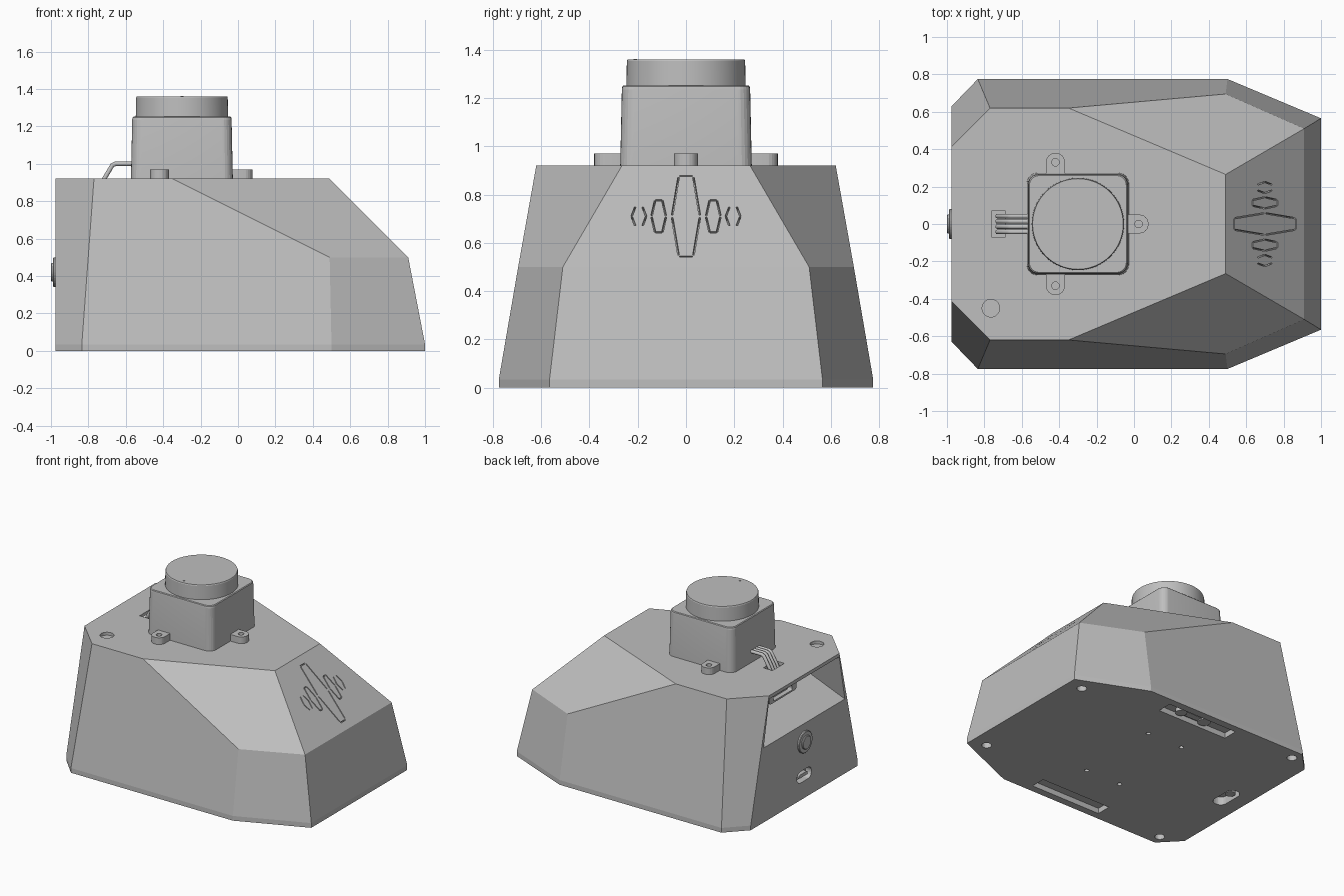
import bpy, bmesh, math
from mathutils import Matrix, Vector

if "Cube" in bpy.data.objects:
    bpy.data.objects.remove(bpy.data.objects["Cube"], do_unlink=True)

grey = bpy.data.materials.new("light_grey_plastic")
grey.use_nodes = True
COLOUR = (0.52, 0.52, 0.52, 1)
grey.diffuse_color = COLOUR
grey.node_tree.nodes["Principled BSDF"].inputs["Base Color"].default_value = COLOUR


def finish(name, bm):
    bmesh.ops.recalc_face_normals(bm, faces=bm.faces[:])
    mesh = bpy.data.meshes.new(name)
    bm.to_mesh(mesh)
    bm.free()
    mesh.materials.append(grey)
    obj = bpy.data.objects.new(name, mesh)
    bpy.context.scene.collection.objects.link(obj)
    return obj


def hull(name, points):
    bm = bmesh.new()
    for p in points:
        bm.verts.new(p)
    out = bmesh.ops.convex_hull(bm, input=bm.verts[:])
    loose = [v for v in out["geom_interior"] if isinstance(v, bmesh.types.BMVert)]
    bmesh.ops.delete(bm, geom=loose, context="VERTS")
    bmesh.ops.dissolve_limit(bm, angle_limit=math.radians(2.5),
                             verts=bm.verts[:], edges=bm.edges[:])
    return finish(name, bm)


def loft(name, outline, levels, matrix=Matrix()):
    """Stack scaled copies of an outline; levels are (height, scale)."""
    bm = bmesh.new()
    rings = [[bm.verts.new(matrix @ Vector((x * s, y * s, z))) for x, y in outline]
             for z, s in levels]
    n = len(outline)
    for a, b in zip(rings, rings[1:]):
        for i in range(n):
            j = (i + 1) % n
            bm.faces.new((a[i], a[j], b[j], b[i]))
    bm.faces.new(rings[0][::-1])
    bm.faces.new(rings[-1])
    return finish(name, bm)


def circle(r, n=32):
    return [(r * math.cos(2 * math.pi * i / n), r * math.sin(2 * math.pi * i / n))
            for i in range(n)]


def rounded(w, d, r, n=6):
    pts = []
    for k, (sx, sy) in enumerate(((1, 1), (-1, 1), (-1, -1), (1, -1))):
        for i in range(n + 1):
            a = math.pi / 2 * (k + i / n)
            pts.append((sx * (w / 2 - r) + r * math.cos(a),
                        sy * (d / 2 - r) + r * math.sin(a)))
    return pts


def rect(w, d):
    return [(w / 2, d / 2), (-w / 2, d / 2), (-w / 2, -d / 2), (w / 2, -d / 2)]


def at(x, y, z=0):
    return Matrix.Translation((x, y, z))


def cut(target, cutter):
    cutter.hide_render = True
    mod = target.modifiers.new("cut", "BOOLEAN")
    mod.operation, mod.solver, mod.object = "DIFFERENCE", "EXACT", cutter
    bpy.context.view_layer.objects.active = target
    bpy.ops.object.modifier_apply(modifier=mod.name)
    bpy.data.objects.remove(cutter, do_unlink=True)


# Faceted housing with a short vertical lip
TOP, LIP = 0.92, 0.035
half = [(x, y, z) for x, y in ((-.975, .63), (-.835, .775), (.5, .775), (1, .565))
        for z in (0, LIP)]
half += [(x, y, TOP) for x, y in ((-.975, .415), (-.77, .62), (-.35, .62), (.49, .265))]
half += [(.49, .695, .5), (.91, .51, .5)]
body = hull("housing", half + [(x, -y, z) for x, y, z in half])

# Rear storage pocket with a sloping floor
pocket = [(x, s * y, z) for s in (1, -1) for x, y, z in (
    (-1, .478, .545), (-1, .41, .895), (-.6, .478, .705), (-.6, .41, .895))]
cut(body, hull("pocket_cutter", pocket))

# Cable slot and round recess in the top
cut(body, loft("slot_cutter", rect(.075, .14), [(-.06, 1), (.05, 1)], at(-.725, 0, TOP)))
cut(body, loft("recess_cutter", circle(.047), [(-.022, 1), (.05, 1)], at(-.765, -.45, TOP)))

# Segmented hexagon grooves on the sloping nose
slope = Matrix(((0, -1, 1), (math.sqrt(2), 0, 0), (0, 1, 1))) * math.sqrt(.5)
nose = at(.70, 0, .71) @ slope.to_4x4()
for y, w, h, tip in ((0, .058, .235, .03), (.113, .03, .094, .015), (-.113, .03, .094, .015),
                     (.195, .03, .056, .015), (-.195, .03, .056, .015)):
    hexagon = [Vector(p) for p in ((w, 0), (tip, h), (-tip, h), (-w, 0), (-tip, -h), (tip, -h))]
    for i, a in enumerate(hexagon):
        if abs(y) > .15 and i in (1, 4):
            continue
        edge = hexagon[(i + 1) % 6] - a
        mid = a + edge / 2
        turn = Matrix.Rotation(math.atan2(edge.y, edge.x), 4, "Z")
        cut(body, loft("groove_cutter", rect(edge.length * .93, .007),
                       [(-.03, 1), (.02, 1)], nose @ at(mid.x + y, mid.y) @ turn))

# Underside: corner screw holes, mounting holes, side slots, rear grip
for s in (1, -1):
    for x, y, r in ((.88, .5, .034), (-.81, .695, .034), (.145, .325, .016), (-.145, .325, .016)):
        cut(body, loft("hole_cutter", circle(r, 20), [(-.05, 1), (.05, 1)], at(x, s * y)))
    cut(body, loft("vent_cutter", rect(.58, .11), [(-.05, 1), (.04, 1)], at(0, s * .665)))
cut(body, loft("grip_cutter", rounded(.1, .22, .045), [(-.05, 1), (.06, 1)], at(-.815, 0)))
for name, x, r in (("left_switch", .14, .04), ("right_switch", -.06, .045)):
    loft(name, circle(r, 24), [(.05, 1), (.012, 1)], at(x, .665))
loft("switch_bridge", rect(.16, .05), [(.05, 1), (.02, 1)], at(.04, .665))
loft("grip_tab", circle(.035, 24), [(.07, 1), (.01, 1)], at(-.815, .04))

# Rear socket and push button, pointing along -x
back = at(-.975, 0, 0) @ Matrix.Rotation(-math.pi / 2, 4, "Y")
cut(body, loft("socket_cutter", rounded(.085, .17, .04), [(-.05, 1), (.03, 1)],
               back @ at(.17, 0)))
loft("socket_tongue", rounded(.025, .1, .01), [(-.06, 1), (-.008, 1)], back @ at(.17, 0))
flange = loft("button_flange", circle(.08), [(-.01, 1), (.01, 1), (.014, .95)], back @ at(.42, 0))
cap = loft("push_button", circle(.05), [(0, 1), (.021, 1), (.025, .92)], back @ at(.42, 0))

# Connector hung under the pocket ceiling
port = loft("rear_port", rounded(.07, .32, .02), [(-.1, 1), (-.015, 1)], back @ at(.87, .23))
cut(port, loft("port_cutter", rounded(.035, .22, .012), [(-.05, 1), (.03, 1)],
               back @ at(.865, .23)))

# Scanner: rounded square base and round head
SX = -.30
loft("scanner_base", rounded(.545, .545, .055),
     [(TOP - .005, 1), (1.235, .975), (1.247, .968), (1.252, .95)], at(SX, 0))
loft("scanner_head", circle(.247, 64), [(1.24, 1), (1.353, .992), (1.36, .98)], at(SX, 0))
loft("head_mark", circle(.008, 12), [(1.355, 1), (1.362, 1)], at(SX, -.21))

# Three screw lugs around the scanner
for name, x, y, w, d, hx, hy in (("left_lug", 0, 0, .155, .1, .025, 0),
                                 ("front_lug", -.42, -.3, .1, .16, -.42, -.33),
                                 ("rear_lug", -.42, .3, .1, .16, -.42, .33)):
    lug = loft(name, rounded(w, d, .048), [(TOP - .005, 1), (.97, 1)], at(x, y))
    cut(lug, loft("screw_cutter", circle(.02, 20), [(.935, 1), (1, 1)], at(hx, hy)))

# Four cables bending down into the slot
for i in range(4):
    curve = bpy.data.curves.new("cable", "CURVE")
    curve.dimensions = "3D"
    curve.bevel_depth = .0125
    curve.bevel_resolution = 3
    curve.use_fill_caps = True
    y = -.042 + i * .028
    path = [(-.55, y, 1), (-.655, y, 1), (-.672, y, .992), (-.715, y, .92), (-.73, y, .89)]
    spline = curve.splines.new("POLY")
    spline.points.add(len(path) - 1)
    for point, co in zip(spline.points, path):
        point.co = (*co, 1)
    curve.materials.append(grey)
    cable = bpy.data.objects.new("cable", curve)
    bpy.context.scene.collection.objects.link(cable)

# Smooth round parts while keeping hard edges
bpy.ops.object.select_all(action="DESELECT")
for obj in bpy.context.scene.objects:
    if obj.type == "MESH" and obj.data.materials and obj.data.materials[0] == grey:
        obj.select_set(True)
bpy.context.view_layer.objects.active = body
bpy.ops.object.shade_smooth_by_angle(angle=math.radians(8))
for obj in bpy.context.selected_objects:
    if obj is not body and obj != body:
        bpy.context.view_layer.objects.active = obj
bpy.ops.object.shade_smooth_by_angle(angle=math.radians(25))
for poly in body.data.polygons:
    poly.use_smooth = False
